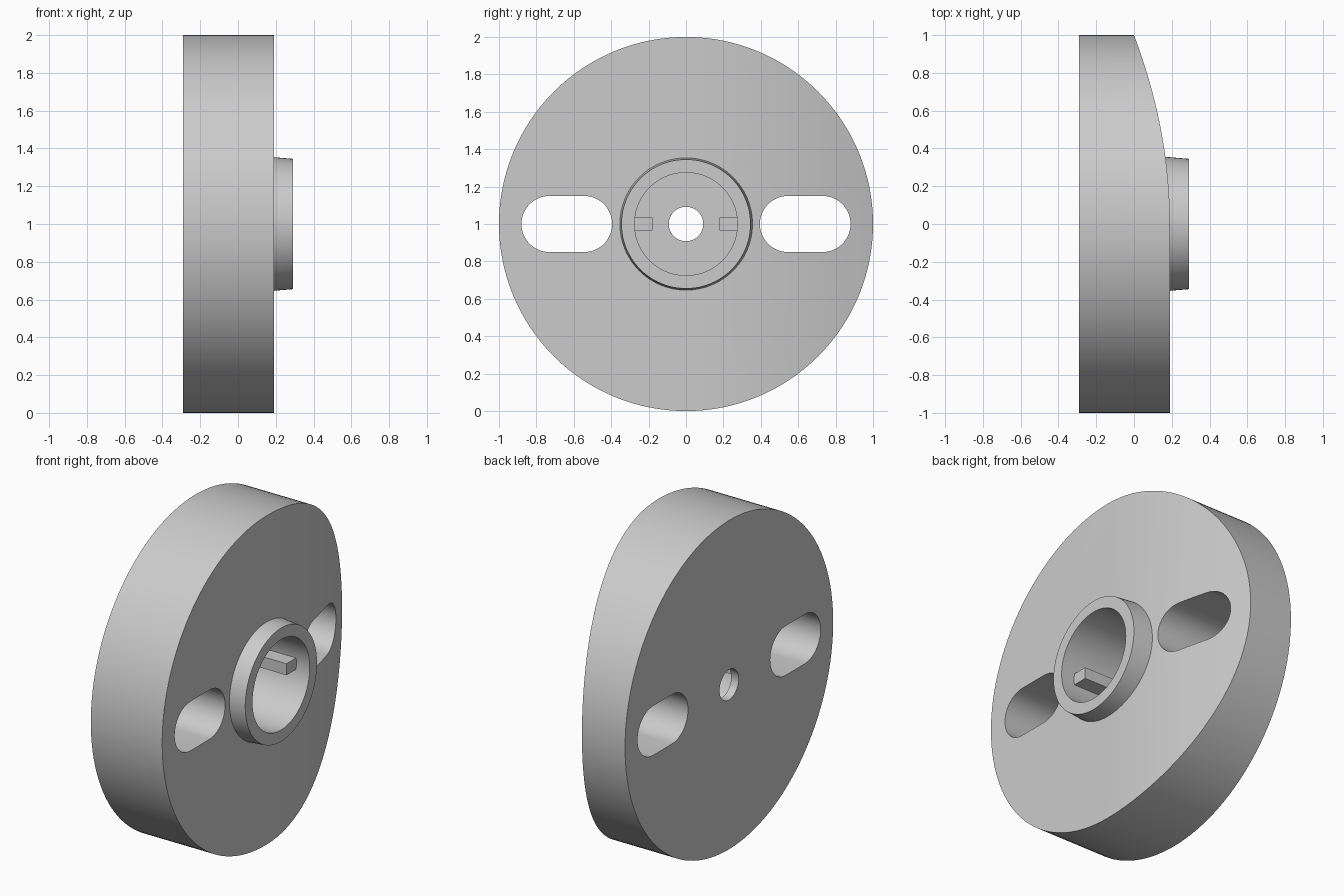
import bpy, bmesh, math
from mathutils import Matrix

cube = bpy.data.objects.get("Cube")
if cube:
    bpy.data.objects.remove(cube, do_unlink=True)

BACK, FACE, RIM = -0.29, 0.19, 0.29   # x of back, flat front face, hub rim
FLOOR = -0.24                         # x of the hub recess floor
CENTRE_Z = 1.0

grey = bpy.data.materials.new("light_grey")
grey.use_nodes = True
colour = (0.6, 0.6, 0.6, 1)
grey.diffuse_color = colour
grey.node_tree.nodes["Principled BSDF"].inputs["Base Color"].default_value = colour


def make_object(name, bm):
    bmesh.ops.recalc_face_normals(bm, faces=bm.faces)
    mesh = bpy.data.meshes.new(name)
    bm.to_mesh(mesh)
    bm.free()
    mesh.materials.append(grey)
    obj = bpy.data.objects.new(name, mesh)
    bpy.context.collection.objects.link(obj)
    return obj


def round_part(name, x0, x1, r0, r1, segments=96):
    """Cylinder or cone along x, through the wheel centre."""
    bm = bmesh.new()
    place = Matrix.Translation(((x0 + x1) / 2, 0, CENTRE_Z)) @ Matrix.Rotation(math.pi / 2, 4, 'Y')
    bmesh.ops.create_cone(bm, cap_ends=True, segments=segments, radius1=r0,
                          radius2=r1, depth=x1 - x0, matrix=place)
    return make_object(name, bm)


def prism(name, points, direction):
    """Closed outline pushed along a direction."""
    bm = bmesh.new()
    face = bm.faces.new([bm.verts.new(p) for p in points])
    moved = bmesh.ops.extrude_face_region(bm, geom=[face])["geom"]
    bmesh.ops.translate(bm, vec=direction,
                        verts=[v for v in moved if isinstance(v, bmesh.types.BMVert)])
    return make_object(name, bm)


def slot(name, side):
    """Rounded slot outline through the full thickness."""
    radius, near, far = 0.15, 0.545, 0.73
    points = []
    for centre, start in ((far, -90), (near, 90)):
        for i in range(25):
            a = math.radians(start + i * 7.5)
            points.append((-0.5, side * (centre + radius * math.cos(a)),
                           CENTRE_Z + radius * math.sin(a)))
    return prism(name, points, (1, 0, 0))


# Wheel disc, and the outline that curves one half of its front face
wheel = round_part("wheel_body", BACK, FACE, 1, 1, 128)
curve = [(FACE - 0.19 * (i / 20) ** 2, i / 20, -0.1) for i in range(23)]
outline = [(-0.5, 1.1, -0.1), (-0.5, -1.1, -0.1), (FACE + 0.0, -1.1, -0.1)] + curve
# Keep the outline clear of the flat half so only the curve trims
outline[2] = (FACE + 0.001, -1.1, -0.1)
outline[3] = (FACE + 0.001, 0, -0.1)

steps = [
    ('INTERSECT', prism("face_curve_cutter", outline, (0, 0, 2.2))),
    ('UNION', round_part("hub_collar", 0.08, RIM, 0.363, 0.345)),
    ('DIFFERENCE', round_part("recess_cutter", FLOOR, 0.5, 0.275, 0.275)),
    ('DIFFERENCE', round_part("bore_cutter", -0.5, 0.5, 0.092, 0.092, 48)),
    ('DIFFERENCE', slot("front_slot_cutter", -1)),
    ('DIFFERENCE', slot("back_slot_cutter", 1)),
]
for operation, tool in steps:
    tool.hide_render = True
    mod = wheel.modifiers.new(tool.name, 'BOOLEAN')
    mod.operation = operation
    mod.solver = 'EXACT'
    mod.object = tool

# Bake the cuts, then drop the tools
graph = bpy.context.evaluated_depsgraph_get()
wheel.data = bpy.data.meshes.new_from_object(wheel.evaluated_get(graph))
wheel.modifiers.clear()
for _, tool in steps:
    bpy.data.objects.remove(tool, do_unlink=True)

# Two drive keys on the recess wall
for name, side in (("front_drive_key", -1), ("back_drive_key", 1)):
    corners = [(FLOOR - 0.01, side * y, CENTRE_Z + z)
               for y, z in ((0.18, -0.035), (0.285, -0.035), (0.285, 0.035), (0.18, 0.035))]
    prism(name, corners, (0.2 - FLOOR + 0.01, 0, 0))

# Smooth round walls, keep edges crisp
bpy.ops.object.select_all(action='DESELECT')
wheel.select_set(True)
bpy.context.view_layer.objects.active = wheel
bpy.ops.object.shade_smooth_by_angle(angle=math.radians(20))
